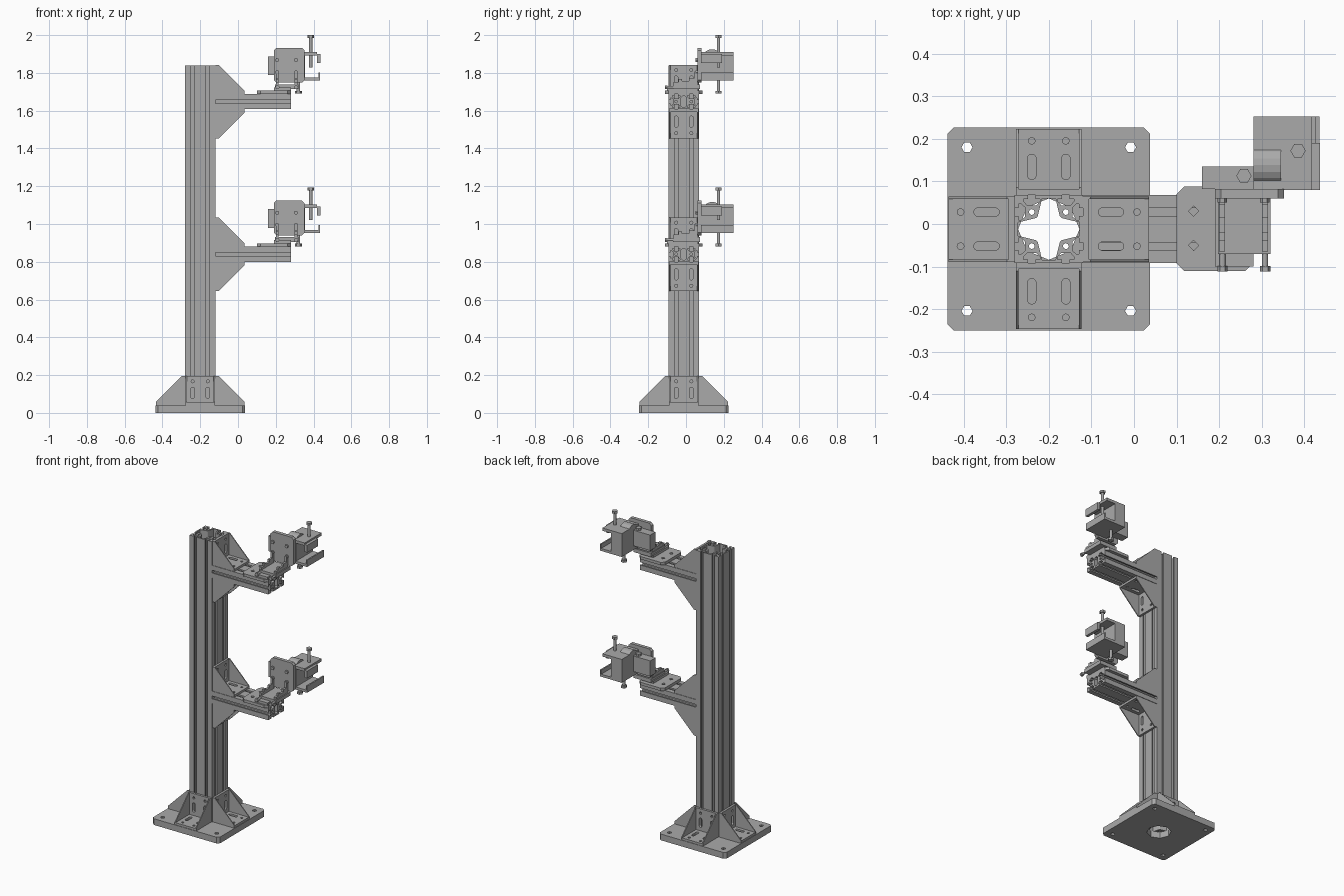
import bpy, bmesh, math
from mathutils import Matrix, Vector

cube = bpy.data.objects.get("Cube")
if cube:
    bpy.data.objects.remove(cube)

grey = bpy.data.materials.new("machined_grey")
grey.use_nodes = True
grey.diffuse_color = (0.4, 0.4, 0.4, 1)
grey.node_tree.nodes["Principled BSDF"].inputs["Base Color"].default_value = (0.4, 0.4, 0.4, 1)

T = Matrix.Translation
AXES = {"z": Matrix(),
        "x": Matrix(((0, 0, 1, 0), (1, 0, 0, 0), (0, 1, 0, 0), (0, 0, 0, 1))),
        "y": Matrix(((1, 0, 0, 0), (0, 0, -1, 0), (0, 1, 0, 0), (0, 0, 0, 1)))}


def prism(name, axis, start, end, loops, place=Matrix()):
    """Extrude an outline, with optional hole loops, along an axis."""
    bm = bmesh.new()
    edges = []
    for loop in loops:
        vs = [bm.verts.new((u, v, 0)) for u, v in loop]
        edges += [bm.edges.new((a, b)) for a, b in zip(vs, vs[1:] + vs[:1])]
    if len(loops) == 1:
        bm.faces.new(bm.verts)
    else:
        bmesh.ops.triangle_fill(bm, use_beauty=True, edges=edges, normal=(0, 0, 1))
    ext = bmesh.ops.extrude_face_region(bm, geom=bm.faces[:])
    moved = [g for g in ext["geom"] if isinstance(g, bmesh.types.BMVert)]
    bmesh.ops.translate(bm, verts=moved, vec=(0, 0, end - start))
    bmesh.ops.recalc_face_normals(bm, faces=bm.faces[:])
    mesh = bpy.data.meshes.new(name)
    offset = T((0, 0, -end if axis == "y" else start))
    bm.transform(AXES[axis] @ offset)
    bm.to_mesh(mesh)
    bm.free()
    mesh.materials.append(grey)
    obj = bpy.data.objects.new(name, mesh)
    bpy.context.collection.objects.link(obj)
    obj.matrix_world = place
    return obj


def rect(u0, u1, v0, v1, cut=0.0):
    if not cut:
        return [(u0, v0), (u1, v0), (u1, v1), (u0, v1)]
    return [(u0 + cut, v0), (u1 - cut, v0), (u1, v0 + cut), (u1, v1 - cut),
            (u1 - cut, v1), (u0 + cut, v1), (u0, v1 - cut), (u0, v0 + cut)]


def circle(u, v, r, n=12):
    return [(u + r * math.cos(math.tau * i / n), v + r * math.sin(math.tau * i / n)) for i in range(n)]


def slot(u, v, r, half):
    """Long hole running along u."""
    return [(p + math.copysign(half, p - u), q) for p, q in
            (((u + r * math.cos(a), v + r * math.sin(a))) for a in
             (math.pi * (i + 0.5) / 6 for i in range(12)))]


# Slot cross-section: half width and depth below the face
SLOT = [(0.009, 0), (0.009, 0.009), (0.019, 0.009), (0.019, 0.015), (0.011, 0.024)]


def slotted(half_u, half_v):
    """Outline of a T-slot extrusion with a slot every 0.08."""
    pts = []
    for turn in range(4):
        run, reach = (half_u, half_v) if turn % 2 == 0 else (half_v, half_u)
        centres = [-0.04, 0.04] if run > 0.05 else [0]
        side = [(-run, -reach)]
        for c in centres:
            side += [(c - w, d - reach) for w, d in SLOT] + [(c + w, d - reach) for w, d in reversed(SLOT)]
        for p, q in side:
            for _ in range(turn):
                p, q = -q, p
            pts.append((p, q))
    return pts


def column_cavity():
    quarter = [(0.072, -0.016), (0.072, 0.016), (0.054, 0.02), (0.03, 0.026), (0.026, 0.03), (0.02, 0.054)]
    pts = []
    for turn in range(4):
        for p, q in quarter:
            for _ in range(turn):
                p, q = -q, p
            pts.append((p, q))
    return pts


def bracket(name, place):
    """Angle bracket: foot, wall and two triangular cheeks."""
    for part in ("foot", "wall"):
        holes = []
        for s in (-0.04, 0.04):
            holes += [slot(0.066, s, 0.01, 0.02), circle(0.127, s, 0.008, 8)]
        outline = [rect(0, 0.155, -0.077, 0.077)] + holes
        if part == "foot":
            prism(f"{name}_foot", "z", 0, 0.014, outline, place)
        else:
            prism(f"{name}_wall", "x", 0, 0.014, [[(q, p) for p, q in lp] for lp in outline], place)
    cheek = [(0, 0), (0.155, 0), (0.155, 0.018), (0.018, 0.155), (0, 0.155)]
    for side, y in (("left", 0.071), ("right", -0.077)):
        prism(f"{name}_{side}_cheek", "y", y, y + 0.006, [cheek], place)


# Base plate, column and four foot brackets
centre = T((-0.2, -0.012, 0))
base_holes = [circle(x, y, 0.013, 6) for x in (-0.192, 0.192) for y in (-0.192, 0.192)]
prism("base_plate", "z", 0, 0.04,
      [rect(-0.238, 0.238, -0.238, 0.238, 0.015), circle(0, 0, 0.072, 8)] + base_holes, centre)
cores = [circle(x, y, 0.007, 8) for x in (-0.04, 0.04) for y in (-0.04, 0.04)]
prism("column", "z", 0.04, 1.84, [slotted(0.08, 0.08), column_cavity()] + cores, centre)
for i in range(4):
    spin = Matrix.Rotation(i * math.pi / 2, 4, "Z")
    bracket(f"base_bracket_{i + 1}", centre @ spin @ T((0.08, 0, 0.04)))


def bolt(name, axis, u, v, start, end, r, head_r, head_at, M):
    """Round shank with a hexagonal head at one end."""
    prism(f"{name}_shank", axis, start, end, [circle(u, v, r)], M)
    h0, h1 = (start, start + 0.014) if head_at == "start" else (end - 0.014, end)
    prism(f"{name}_head", axis, h0, h1, [circle(u, v, head_r, 6)], M)


def arm(name, z):
    M = T((0, 0, z))
    # Horizontal extrusion with brackets above and below
    cavity = [rect(-0.014, 0.014, -0.03, 0.03, 0.008)]
    ends = [circle(y, 0, 0.007, 8) for y in (-0.04, 0.04)]
    prism(f"{name}_beam", "x", -0.12, 0.28, [slotted(0.08, 0.04)] + cavity + ends, M @ T((0, -0.012, -0.04)))
    bracket(f"{name}_upper_bracket", M @ T((-0.12, -0.012, 0)))
    bracket(f"{name}_lower_bracket", M @ T((-0.12, -0.012, -0.08)) @ Matrix.Rotation(math.pi, 4, "X"))

    # Mounting plate and sliding carriage
    prism(f"{name}_mount_plate", "z", 0, 0.018,
          [rect(0.1, 0.28, -0.11, 0.088, 0.018), circle(0.14, 0.03, 0.012, 4), circle(0.14, -0.05, 0.012, 4)], M)
    prism(f"{name}_carriage", "y", -0.07, 0.075, [rect(0.197, 0.32, 0.026, 0.05)], M)
    prism(f"{name}_carriage_foot", "y", -0.1, 0.06, [rect(0.19, 0.28, 0.018, 0.034)], M)
    rib = [(-0.065, 0.05), (0.06, 0.05), (0.06, 0.12), (0.045, 0.12), (0.045, 0.085), (0.015, 0.085),
           (0.015, 0.07), (-0.02, 0.07), (-0.02, 0.08), (-0.04, 0.08), (-0.04, 0.065), (-0.065, 0.065)]
    for tag, x in (("left", 0.3), ("right", 0.2)):
        prism(f"{name}_{tag}_rib", "x", x, x + 0.014, [rib], M)
        bolt(f"{name}_{tag}_screw", "y", x + 0.008, 0.036, -0.112, -0.06, 0.007, 0.012, "start", M)
        for n, h in enumerate((0.115, 0.18)):
            prism(f"{name}_{tag}_plate_nut_{n + 1}", "y", 0.05, 0.062, [circle(x + 0.007, h, 0.011, 6)], M)

    # Upright face plate and rear block with adjusting knob
    prism(f"{name}_face_plate", "y", 0.06, 0.082, [rect(0.19, 0.352, 0.06, 0.245, 0.014)], M)
    prism(f"{name}_rear_block", "y", 0.082, 0.135, [rect(0.16, 0.285, 0.1, 0.2)], M)
    bolt(f"{name}_knob", "z", 0.258, 0.113, 0.14, 0.216, 0.009, 0.018, "end", M)

    # Open jaw clamp with its two bolts
    jaw = [(0.28, 0.072), (0.435, 0.072), (0.435, 0.115), (0.426, 0.115), (0.426, 0.088), (0.355, 0.088),
           (0.355, 0.204), (0.418, 0.204), (0.418, 0.222), (0.28, 0.222)]
    prism(f"{name}_jaw", "y", 0.08, 0.252, [jaw], M)
    prism(f"{name}_jaw_lip", "x", 0.418, 0.436, [rect(0.08, 0.19, 0.165, 0.212)], M)
    saddle = [(0.138 + 0.052 * math.cos(a), 0.185 + 0.052 * math.sin(a)) for a in
              (math.pi * i / 10 for i in range(11))]
    prism(f"{name}_saddle", "x", 0.28, 0.345, [saddle], M)
    bolt(f"{name}_clamp_bolt", "z", 0.385, 0.172, 0.14, 0.312, 0.009, 0.018, "end", M)
    bolt(f"{name}_lower_bolt", "z", 0.32, 0.172, 0.002, 0.08, 0.009, 0.018, "start", M)


arm("lower_arm", 0.88)
arm("upper_arm", 1.688)
